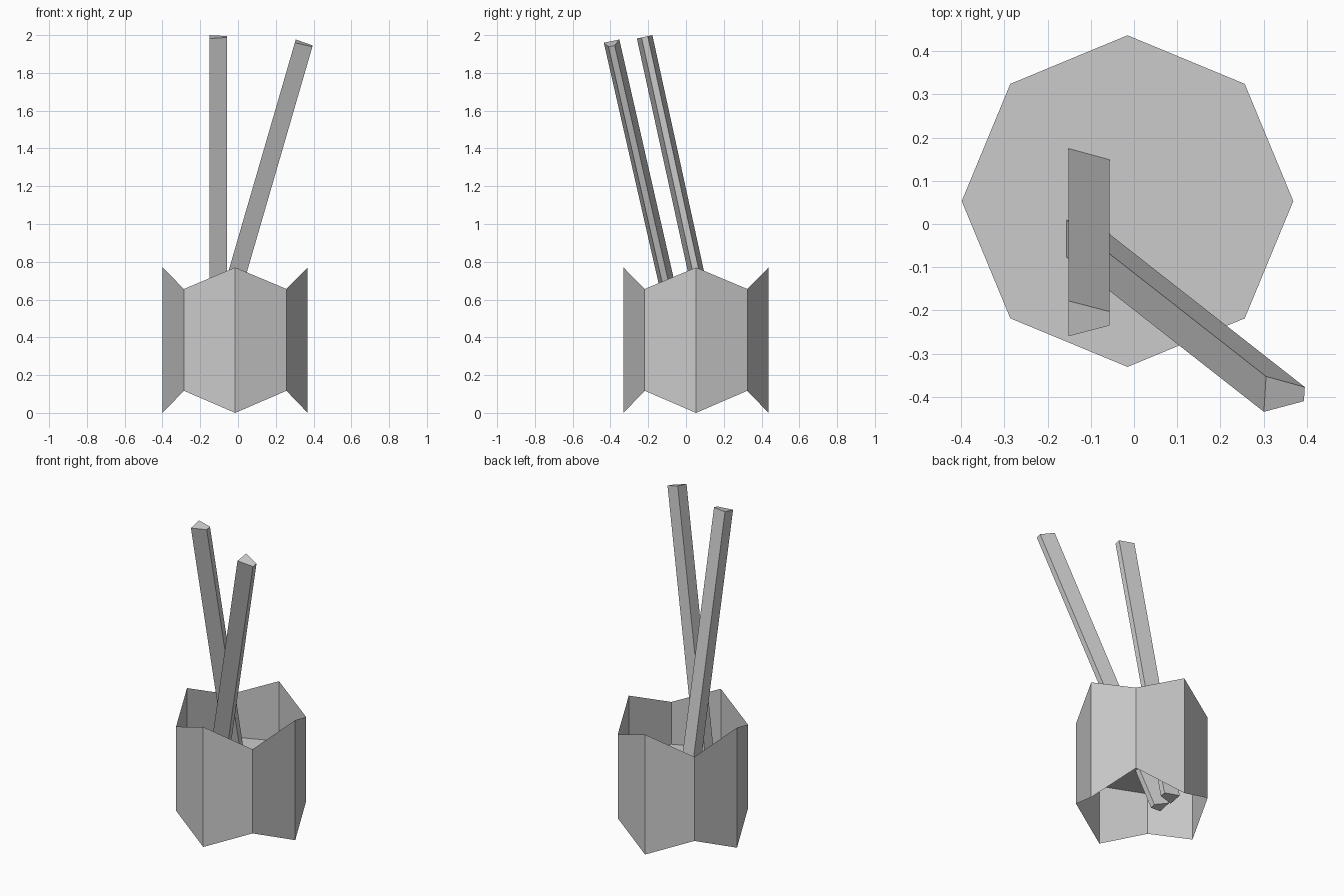
import bpy, bmesh
from math import cos, sin, pi, radians

if "Cube" in bpy.data.objects:
    bpy.data.objects.remove(bpy.data.objects["Cube"])


def finish(name, bm):
    mesh = bpy.data.meshes.new(name)
    bm.to_mesh(mesh)
    bm.free()
    obj = bpy.data.objects.new(name, mesh)
    bpy.context.collection.objects.link(obj)
    return obj


SIDES, RADIUS, MID = 8, 0.384, 0.385
CENTRE = (-0.015, 0.053)


def ring(bm, heights):
    """Octagon of vertices whose heights alternate between the given values."""
    return [bm.verts.new((CENTRE[0] + RADIUS * cos(2 * pi * i / SIDES),
                          CENTRE[1] + RADIUS * sin(2 * pi * i / SIDES),
                          heights[i % 2])) for i in range(SIDES)]


# Cup wall: thin octagonal tube with zigzag rims
bm = bmesh.new()
low, high = ring(bm, (0.0, 0.117)), ring(bm, (0.77, 0.656))
for i in range(SIDES):
    j = (i + 1) % SIDES
    bm.faces.new((low[i], low[j], high[j], high[i]))
finish("cup_wall", bm)

# Cup floor: flat octagon halfway up the wall
bm = bmesh.new()
bm.faces.new(ring(bm, (MID, MID)))
finish("cup_floor", bm)


# Sticks: tapered cross-section extruded down from the top end
def stick(name, top, lean_y, length=1.92):
    bm = bmesh.new()
    profile = [(-0.0475, -0.042), (0.0475, -0.0167), (0.0475, 0.0167), (-0.0475, 0.042)]
    face = bm.faces.new([bm.verts.new((x, y, 0)) for x, y in profile])
    new = bmesh.ops.extrude_face_region(bm, geom=[face], use_keep_orig=True)["geom"]
    bmesh.ops.translate(bm, vec=(0, 0, -length),
                        verts=[v for v in new if isinstance(v, bmesh.types.BMVert)])
    bmesh.ops.recalc_face_normals(bm, faces=bm.faces)
    obj = finish(name, bm)
    obj.location = top
    obj.rotation_euler = (radians(12.33), radians(lean_y), 0)


stick("straight_stick", (-0.1045, -0.219, 1.991), 0)
stick("leaning_stick", (0.349, -0.394, 1.955), 16.2)
